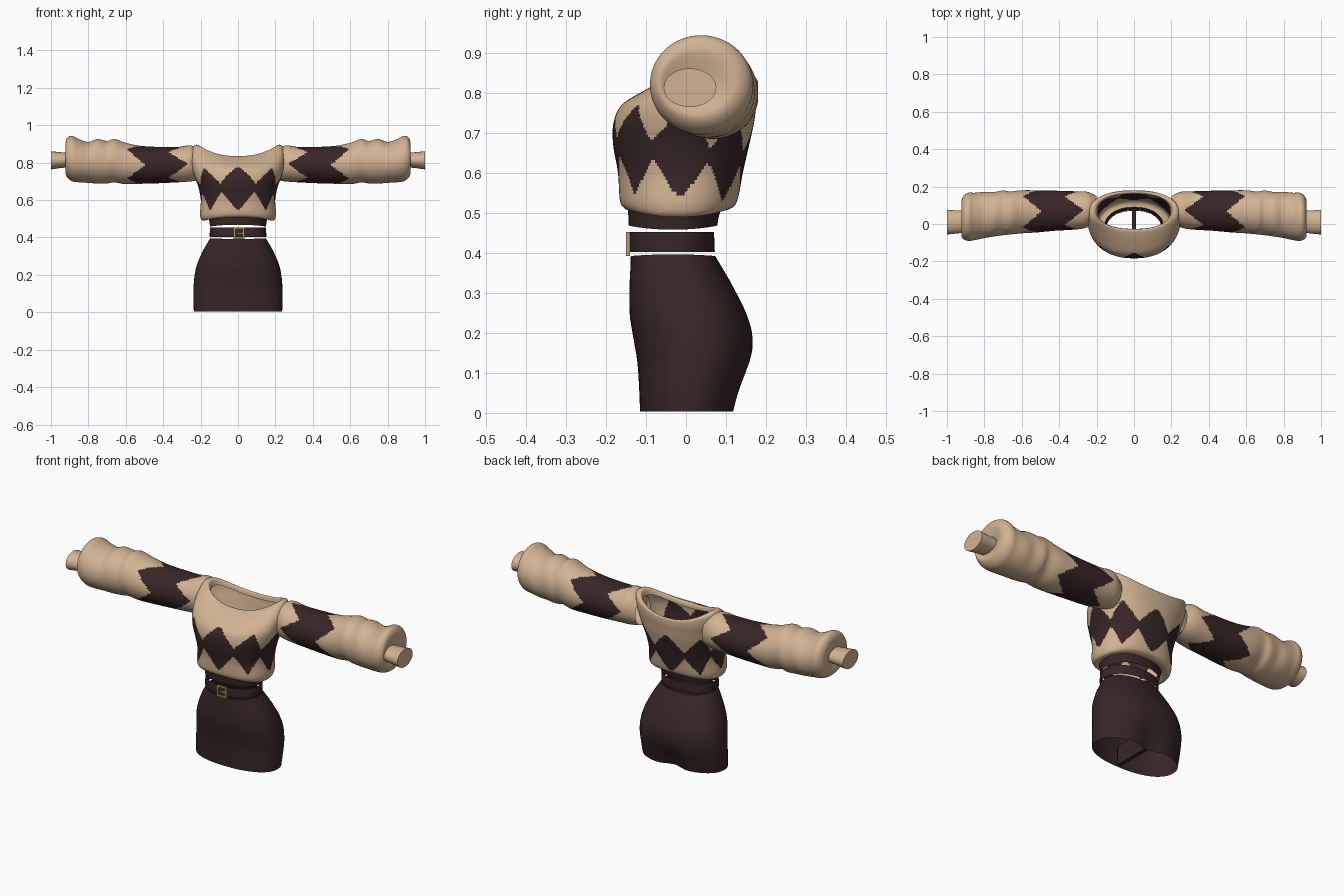
import bpy
import bmesh
from math import sin, cos, tau, exp, copysign
from mathutils import Matrix

if "Cube" in bpy.data.objects:
    bpy.data.objects.remove(bpy.data.objects["Cube"])


def material(name, rgb):
    m = bpy.data.materials.new(name)
    m.use_nodes = True
    m.diffuse_color = (*rgb, 1)
    m.node_tree.nodes["Principled BSDF"].inputs["Base Color"].default_value = (*rgb, 1)
    return m


tan = material("tan knit", (0.64, 0.45, 0.29))
brown = material("dark brown cloth", (0.040, 0.019, 0.020))
brass = material("buckle brass", (0.50, 0.33, 0.17))


def finish(name, bm, mats, angle=0.8):
    bmesh.ops.recalc_face_normals(bm, faces=bm.faces)
    mesh = bpy.data.meshes.new(name)
    bm.to_mesh(mesh)
    bm.free()
    for m in mats:
        mesh.materials.append(m)
    obj = bpy.data.objects.new(name, mesh)
    bpy.context.collection.objects.link(obj)
    bpy.ops.object.select_all(action="DESELECT")
    obj.select_set(True)
    bpy.context.view_layer.objects.active = obj
    bpy.ops.object.shade_smooth_by_angle(angle=angle)
    return obj


def refine(rings, steps):
    """Smooth the control rings with a Catmull-Rom spline."""
    out = []
    for i in range(len(rings) - 1):
        quad = (rings[max(i - 1, 0)], rings[i], rings[i + 1], rings[min(i + 2, len(rings) - 1)])
        for k in range(steps):
            t = k / steps
            out.append([0.5 * (2 * b + (c - a) * t + (2 * a - 5 * b + 4 * c - d) * t ** 2
                               + (3 * b - a - 3 * c + d) * t ** 3) for a, b, c, d in zip(*quad)])
    return out + [list(rings[-1])]


def loft(name, rings, point, mats, steps=4, segs=48, rule=None, cap=False):
    bm = bmesh.new()
    rows = [[bm.verts.new(point(r, tau * j / segs)) for j in range(segs)]
            for r in refine(rings, steps)]
    for low, high in zip(rows, rows[1:]):
        for j in range(segs):
            k = (j + 1) % segs
            f = bm.faces.new((low[j], low[k], high[k], high[j]))
            if rule:
                f.material_index = int(rule(f.calc_center_median(), tau * (j + 0.5) / segs))
    if cap:
        bm.faces.new(rows[-1])
    return finish(name, bm, mats)


def rounded(v, power):
    return copysign(abs(v) ** power, v)


def body_point(ring, a):
    """Ring: height, lift at the sides, half width, front, back, pinch of the back."""
    z, lift, rx, front, back, pinch = ring
    c, s = rounded(cos(a), 0.88), rounded(sin(a), 0.88)
    x = rx * c
    y = (front + back) / 2 + (back - front) / 2 * s
    if s > 0:
        y -= pinch * exp(-(x / 0.06) ** 2)
    return x, y, z + lift * cos(a) ** 2


def zigzag(a, count):
    """Triangle wave, +1 at a = 0."""
    return 1 - 4 * abs((a * count / tau + 0.5) % 1 - 0.5)


def box(bm, center, size):
    bmesh.ops.create_cube(bm, size=1, matrix=Matrix.Translation(center) @ Matrix.Diagonal((*size, 1)))


# Skirt, open at both ends, with a web between the legs
loft("skirt", [
    (0.004, 0, 0.236, -0.115, 0.128, 0.035),
    (0.06, 0, 0.239, -0.117, 0.142, 0.02),
    (0.13, 0, 0.238, -0.122, 0.163, 0.004),
    (0.19, 0, 0.233, -0.132, 0.166, 0),
    (0.25, 0, 0.221, -0.141, 0.15, 0),
    (0.32, 0, 0.192, -0.141, 0.115, 0),
    (0.36, 0, 0.17, -0.139, 0.092, 0),
    (0.392, 0.004, 0.148, -0.138, 0.073, 0),
], body_point, [brown])
bm = bmesh.new()
box(bm, (0, -0.008, 0.06), (0.02, 0.2, 0.1))
finish("skirt_web", bm, [brown])

# Belt and buckle
loft("belt", [
    (0.402, 0, 0.151, -0.142, 0.072, 0),
    (0.427, 0, 0.151, -0.142, 0.071, 0),
    (0.452, 0, 0.149, -0.14, 0.07, 0),
], body_point, [brown])
bm = bmesh.new()
for side in (-1, 1):
    box(bm, (0.005 + side * 0.024, -0.145, 0.422), (0.009, 0.01, 0.06))
    box(bm, (0.005, -0.145, 0.422 + side * 0.026), (0.057, 0.01, 0.008))
box(bm, (0.012, -0.146, 0.422), (0.032, 0.008, 0.008))
finish("buckle", bm, [brass])

# Sweater hem band
loft("hem_band", [
    (0.468, -0.010, 0.15, -0.143, 0.078, 0),
    (0.49, -0.006, 0.153, -0.144, 0.082, 0),
    (0.518, 0, 0.16, -0.146, 0.09, 0),
], body_point, [brown])


# Sweater torso with a zigzag band
def torso_band(c, a):
    wave = zigzag(a, 8)
    low = 0.583 - 0.012 * sin(a) - 0.046 * wave
    high = 0.715 - 0.02 * sin(a) + 0.045 * wave
    return low < c.z < high


loft("sweater_torso", [
    (0.508, -0.006, 0.155, -0.144, 0.085, 0),
    (0.51, -0.02, 0.188, -0.152, 0.11, 0),
    (0.53, -0.01, 0.203, -0.165, 0.128, 0),
    (0.60, 0, 0.199, -0.17, 0.142, 0),
    (0.67, 0, 0.212, -0.182, 0.158, 0),
    (0.725, 0, 0.232, -0.181, 0.17, 0),
    (0.77, 0.008, 0.245, -0.16, 0.176, 0),
    (0.805, 0.035, 0.25, -0.105, 0.18, 0),
    (0.832, 0.058, 0.236, -0.048, 0.178, 0),
    (0.832, 0.06, 0.208, -0.03, 0.165, 0),
    (0.812, 0.05, 0.195, -0.026, 0.16, 0),
], body_point, [tan, brown], steps=9, segs=192, rule=torso_band)


# Sleeves: x, front, back, bottom, top
SLEEVE = [
    (0.20, 0.02, 0.15, 0.71, 0.86),
    (0.25, -0.018, 0.172, 0.70, 0.892),
    (0.32, -0.03, 0.175, 0.695, 0.884),
    (0.42, -0.036, 0.178, 0.69, 0.884),
    (0.52, -0.045, 0.18, 0.687, 0.89),
    (0.60, -0.05, 0.18, 0.685, 0.906),
    (0.66, -0.056, 0.174, 0.694, 0.926),
    (0.70, -0.06, 0.179, 0.689, 0.916),
    (0.75, -0.067, 0.171, 0.688, 0.926),
    (0.80, -0.075, 0.172, 0.692, 0.911),
    (0.85, -0.086, 0.167, 0.695, 0.926),
    (0.885, -0.09, 0.167, 0.70, 0.943),
    (0.91, -0.082, 0.152, 0.717, 0.936),
    (0.922, -0.066, 0.122, 0.742, 0.905),
    (0.912, -0.045, 0.075, 0.775, 0.855),
]
CUFF = [
    (0.90, -0.045, 0.07, 0.775, 0.852),
    (0.94, -0.05, 0.072, 0.772, 0.855),
    (1.0, -0.056, 0.076, 0.764, 0.861),
]


def sleeve_band(c, a):
    shift = 0.05 * zigzag(a, 4)
    return 0.32 - shift < abs(c.x) < 0.545 - shift


for side, label in ((1, "left"), (-1, "right")):
    def tube_point(ring, a):
        x, front, back, bottom, top = ring
        return (side * x, (front + back) / 2 + (back - front) / 2 * cos(a),
                (bottom + top) / 2 + (top - bottom) / 2 * sin(a))

    loft(label + "_sleeve", SLEEVE, tube_point, [tan, brown], steps=8, segs=96, rule=sleeve_band)
    loft(label + "_cuff", CUFF, tube_point, [tan], segs=24, cap=True)
